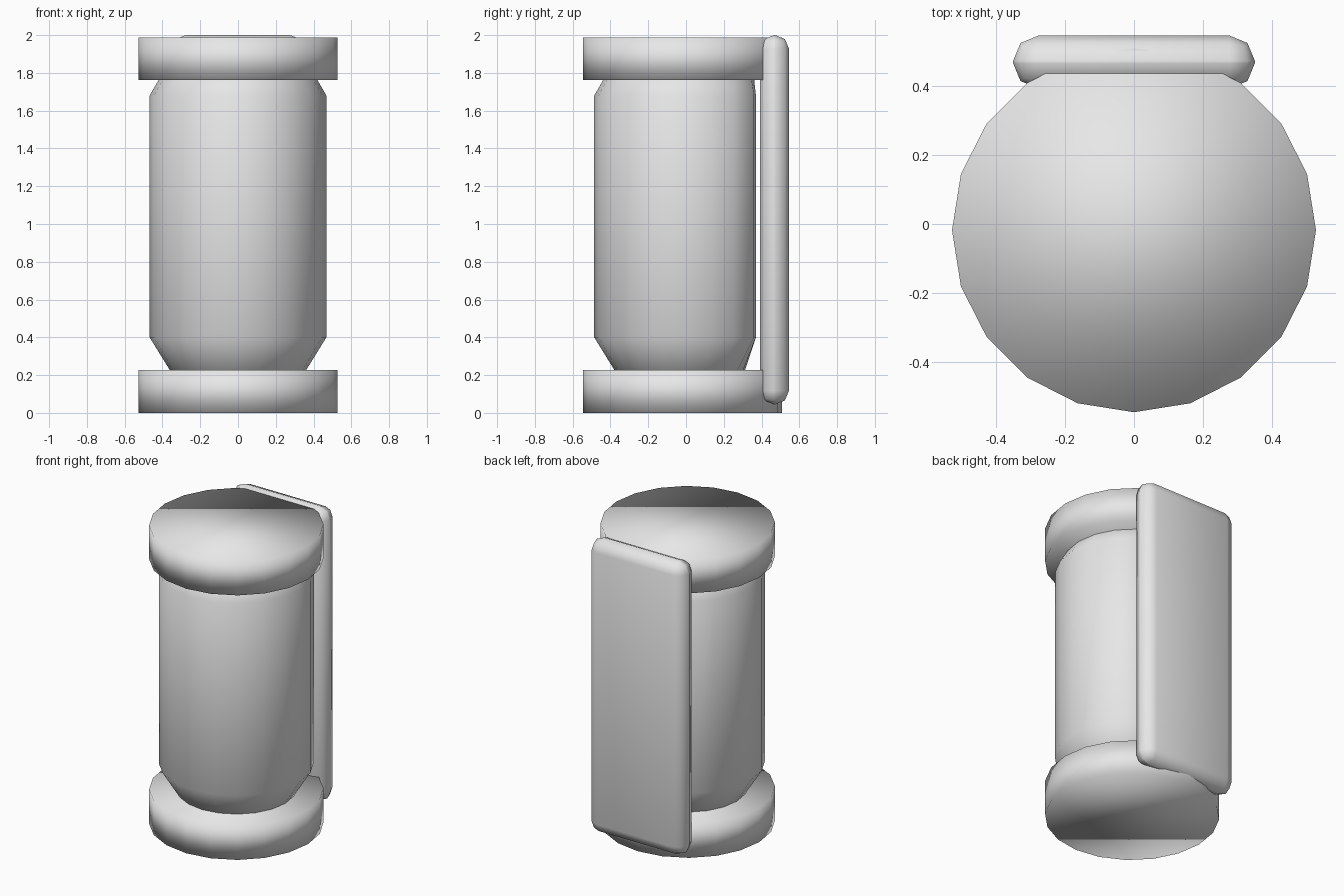
import bpy
import bmesh
from math import cos, sin, tau

cube = bpy.data.objects.get("Cube")
if cube:
    bpy.data.objects.remove(cube, do_unlink=True)

SIDES = 20
CENTRE_Y = -0.018

grey = bpy.data.materials.new("plain grey")
grey.use_nodes = True
grey.diffuse_color = (0.8, 0.8, 0.8, 1)
grey.node_tree.nodes["Principled BSDF"].inputs["Base Color"].default_value = grey.diffuse_color


def finish(name, bm):
    """Turn a bmesh into a smooth-shaded grey object."""
    bmesh.ops.recalc_face_normals(bm, faces=bm.faces[:])
    for face in bm.faces:
        face.smooth = True
    mesh = bpy.data.meshes.new(name)
    bm.to_mesh(mesh)
    bm.free()
    mesh.materials.append(grey)
    obj = bpy.data.objects.new(name, mesh)
    bpy.context.collection.objects.link(obj)
    return obj


def turned(name, profile, back_limit=1.0):
    """Stack rings of (radius, z), flattened where they pass back_limit."""
    bm = bmesh.new()
    rings = []
    for radius, z in profile:
        ring = []
        for i in range(SIDES):
            a = tau * i / SIDES
            y = min(CENTRE_Y + radius * sin(a), back_limit)
            ring.append(bm.verts.new((radius * cos(a), y, z)))
        rings.append(ring)
    for low, high in zip(rings, rings[1:]):
        for i in range(SIDES):
            j = (i + 1) % SIDES
            bm.faces.new((low[i], low[j], high[j], high[i]))
    bm.faces.new(rings[0][::-1])
    bm.faces.new(rings[-1])
    return finish(name, bm)


# End discs
turned("bottom_disc", [(0.527, 0), (0.527, 0.228)])
turned("top_disc", [(0.527, 1.763), (0.527, 1.988)])

# Main body, tapered at both ends and flat behind
turned("body", [(0.295, 0.12), (0.468, 0.4), (0.468, 1.68), (0.37, 1.85)], 0.37)

# Rounded back plate
bm = bmesh.new()
bmesh.ops.create_cube(bm, size=1)
for v in bm.verts:
    v.co.x *= 0.7
    v.co.y = v.co.y * 0.153 + 0.469
    v.co.z = v.co.z * 1.955 + 1.0225
bmesh.ops.bevel(bm, geom=bm.edges[:], offset=0.073, segments=2,
                profile=0.5, affect='EDGES')
finish("back_plate", bm)
